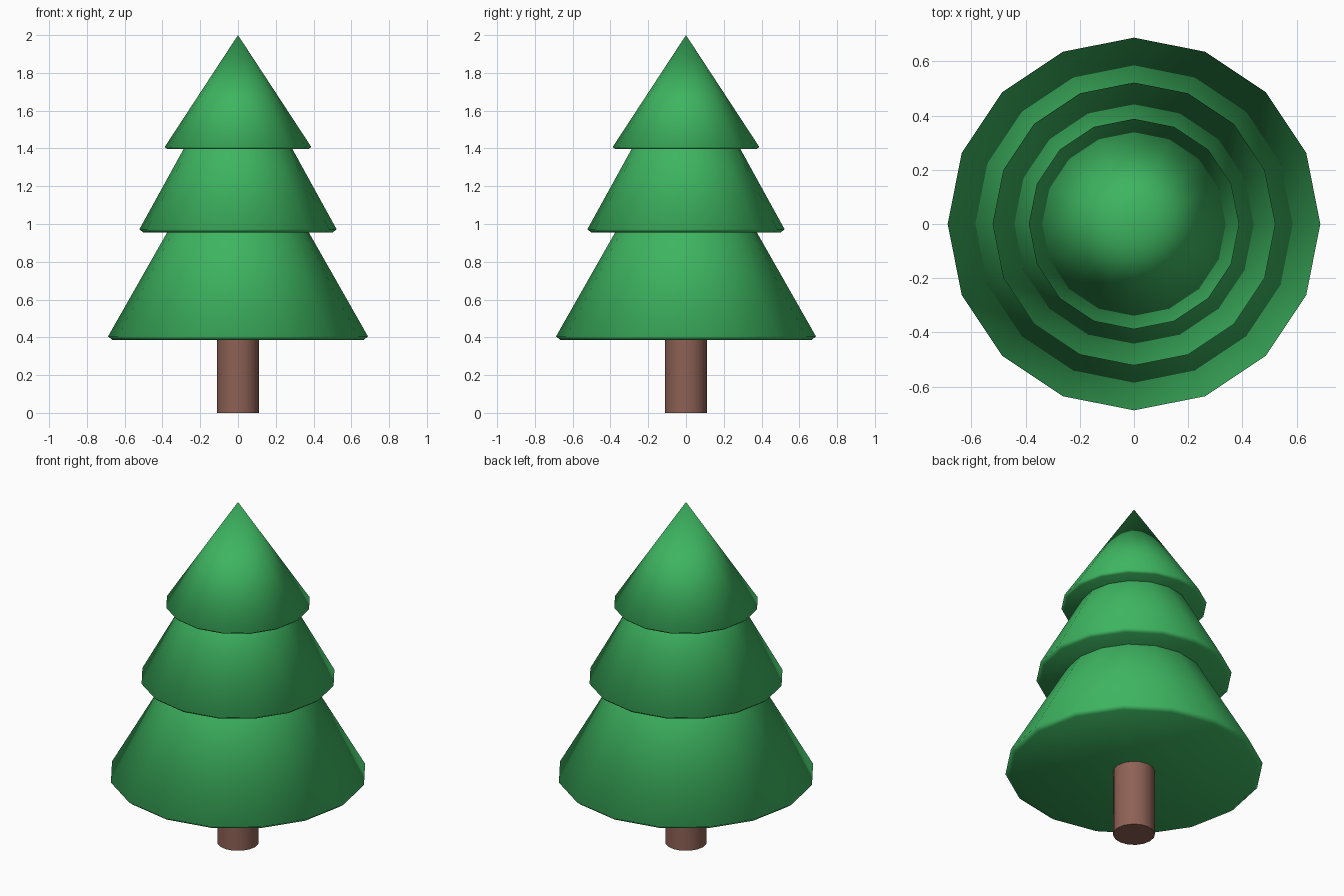
import bpy, bmesh
from math import cos, sin, pi

if "Cube" in bpy.data.objects:
    bpy.data.objects.remove(bpy.data.objects["Cube"])

SIDES = 16


def material(name, rgb):
    m = bpy.data.materials.new(name)
    m.diffuse_color = (*rgb, 1)
    m.use_nodes = True
    m.node_tree.nodes["Principled BSDF"].inputs["Base Color"].default_value = m.diffuse_color
    return m


green = material("needles", (0.047, 0.46, 0.117))
brown = material("bark", (0.27, 0.12, 0.09))


def tier(name, radius, rim_z, apex_z, bevel):
    """Closed cone with a small chamfer round its lower rim, fully smooth."""
    bm = bmesh.new()
    rings = []
    for r, z in ((radius - bevel, rim_z - bevel * 0.8), (radius, rim_z)):
        rings.append([bm.verts.new((r * cos(2 * pi * i / SIDES), r * sin(2 * pi * i / SIDES), z))
                      for i in range(SIDES)])
    low, rim = rings
    tip = bm.verts.new((0, 0, apex_z))
    bm.faces.new(low[::-1])
    for i in range(SIDES):
        j = (i + 1) % SIDES
        bm.faces.new((low[i], low[j], rim[j], rim[i]))
        bm.faces.new((rim[i], rim[j], tip))
    for f in bm.faces:
        f.smooth = True
    mesh = bpy.data.meshes.new(name)
    bm.to_mesh(mesh)
    bm.free()
    mesh.materials.append(green)
    bpy.context.collection.objects.link(bpy.data.objects.new(name, mesh))


# Trunk
bpy.ops.mesh.primitive_cylinder_add(vertices=SIDES, radius=0.112, depth=0.45, location=(0, 0, 0.225))
trunk = bpy.context.object
trunk.name = "trunk"
trunk.data.materials.append(brown)
bpy.ops.object.shade_smooth_by_angle()

# Foliage tiers, bottom to top
tier("lower_branches", 0.688, 0.405, 1.615, 0.024)
tier("middle_branches", 0.522, 0.972, 1.92, 0.02)
tier("top_branches", 0.388, 1.408, 2.0, 0.015)
